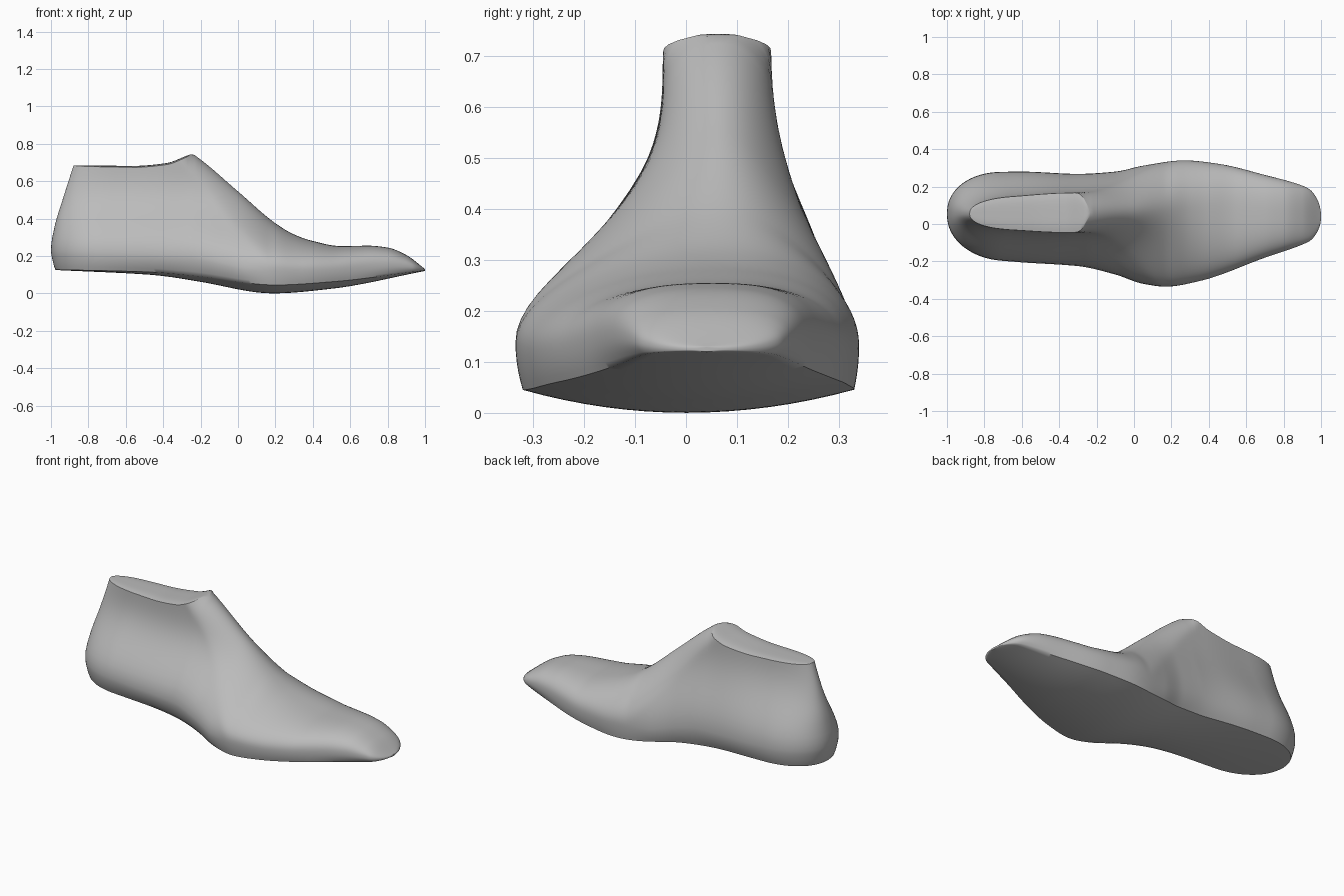
import bpy, bmesh, math

if "Cube" in bpy.data.objects:
    bpy.data.objects.remove(bpy.data.objects["Cube"])


def curve(*pts):
    """Smooth monotone curve through (position, value) points."""
    xs, ys = zip(*pts)
    n = len(xs)
    sec = [(ys[i + 1] - ys[i]) / (xs[i + 1] - xs[i]) for i in range(n - 1)]
    tan = [sec[0]] + [2 * a * b / (a + b) if a * b > 0 else 0
                      for a, b in zip(sec, sec[1:])] + [sec[-1]]

    def value(x):
        x = min(max(x, xs[0]), xs[-1])
        i = max(k for k in range(n - 1) if xs[k] <= x)
        h = xs[i + 1] - xs[i]
        t = (x - xs[i]) / h
        return ((1 + 2 * t) * (1 - t) ** 2 * ys[i] + t * (1 - t) ** 2 * h * tan[i]
                + t * t * (3 - 2 * t) * ys[i + 1] + t * t * (t - 1) * h * tan[i + 1])
    return value


# Side profiles along the length
PEAK_X, PEAK_Z, SLOPE = -.245, .745, .85
top = curve((-1, .685), (-.6, .682), (-.4, .697), (-.27, .738), (PEAK_X, PEAK_Z), (-.22, .73),
            (0, .545), (.2, .375), (.3, .315), (.4, .28), (.55, .253), (.7, .255),
            (.8, .245), (.9, .205), (1, .13))
edge = curve((-1, .127), (-.5, .115), (-.2, .09), (.2, .045), (.5, .062), (1, .123))
sag = curve((-1, .002), (-.4, .017), (.15, .045), (.5, .037), (1, .003))

# Plan outline and ridge line
left = curve((-1, .27), (-.6, .28), (-.3, .268), (-.1, .28), (.05, .312), (.27, .34),
             (.45, .322), (.7, .262), (.9, .205), (1, .15))
right = curve((-1, -.17), (-.6, -.205), (-.3, -.225), (-.1, -.27), (.05, -.32), (.17, -.335),
              (.35, -.305), (.7, -.18), (.9, -.11), (1, -.06))
ridge = curve((-1, .055), (-.4, .06), (.2, .07), (1, .04))

# Cross-section shape
sole_ratio = curve((-1, .93), (-.3, .87), (.2, .965), (.6, .96), (.9, .9), (1, .95))
belly = curve((-1, .18), (0, .17), (.25, .3), (1, .35))
neck = curve((-1, .08), (-.8, .085), (-.35, .106), (0, .106), (.3, .15), (.6, .2), (1, .2))
dome_depth = curve((-.3, .1), (0, .22), (.2, .26), (1, .26))
dome_power = curve((-.3, 2), (.1, 2), (.6, 2.6), (1, 2.6))
heel_lean = curve((.1, .035), (.15, .015), (.235, 0), (.36, .02), (.5, .062), (.7, .126))


def rounding(x, start, length, power=2.2):
    u = min(1, max(0, x - start) / length)
    return (1 - u ** power) ** (1 / power)


def half_section(x, width, shift, hollow):
    """Points (offset, z) from sole centre to top centre on one side."""
    r = rounding(-x, .71, .29) * rounding(x, .93, .07)
    w, we = width * r, width * sole_ratio(x) * r
    ze, zt = edge(x), top(x)
    zm = ze + belly(x) * (zt - ze)
    n = min(neck(x) * r, w * .85)
    depth = min(dome_depth(x), zt - zm)
    # Instep line, carried on above the top plate so that it rounds the plate's front
    instep = PEAK_Z + SLOPE * (PEAK_X - x) if x < PEAK_X else zt

    def wall(z):
        h = min(1, (z - zm) / (PEAK_Z - zm))
        side = n + (w - n) * math.cos(math.pi * h / 2) ** hollow
        return side * rounding(z, instep - depth, depth, dome_power(x))

    # Sole, belly, upper wall, then gently crowned top plate
    pts = [(shift * r * (1 - i / 8) + we * i / 8, ze - sag(x) * (1 - (i / 8) ** 2))
           for i in range(8)]
    pts += [(we + (w - we) * (1 - (1 - i / 5) ** 2), ze + (zm - ze) * i / 5) for i in range(5)]
    crown = .08 * wall(zt)
    for i in range(25):
        z = zm + (zt - crown - zm) * (1 - (1 - i / 24) ** 2)
        pts.append((wall(z), z))
    flat = pts[-1][0]
    return pts + [(flat * (1 - i / 5), zt - crown * (1 - i / 5) ** 4) for i in range(1, 6)]


# Loft the closed sections from heel to toe
bm = bmesh.new()
rings = []
STATIONS = 160
for s in range(STATIONS + 1):
    x = -math.cos(math.pi * s / STATIONS)
    yc = ridge(x)
    shift = (left(x) + right(x)) / 2 - yc
    a = [(yc + o, z) for o, z in half_section(x, left(x) - yc, shift, 3.2)]
    b = [(yc - o, z) for o, z in half_section(x, yc - right(x), -shift, 4.2)]
    lean = max(0, (-x - .25) / .75) ** 1.2
    rings.append([bm.verts.new((x + lean * heel_lean(z), y, z))
                  for y, z in a + b[-2:0:-1]])
for p, q in zip(rings, rings[1:]):
    for i in range(len(p)):
        j = (i + 1) % len(p)
        bm.faces.new((p[i], p[j], q[j], q[i]))
bmesh.ops.remove_doubles(bm, verts=bm.verts, dist=.0004)
bmesh.ops.recalc_face_normals(bm, faces=bm.faces)
mesh = bpy.data.meshes.new("shoe_last")
bm.to_mesh(mesh)
bm.free()
last = bpy.data.objects.new("shoe_last", mesh)
bpy.context.collection.objects.link(last)

# Plain grey finish
grey = bpy.data.materials.new("plain_grey")
grey.use_nodes = True
grey.diffuse_color = (.5, .5, .5, 1)
grey.node_tree.nodes["Principled BSDF"].inputs["Base Color"].default_value = (.5, .5, .5, 1)
mesh.materials.append(grey)

# Smooth shading with crisp sole and top edges
bpy.context.view_layer.objects.active = last
last.select_set(True)
bpy.ops.object.shade_smooth_by_angle(angle=math.radians(50))
